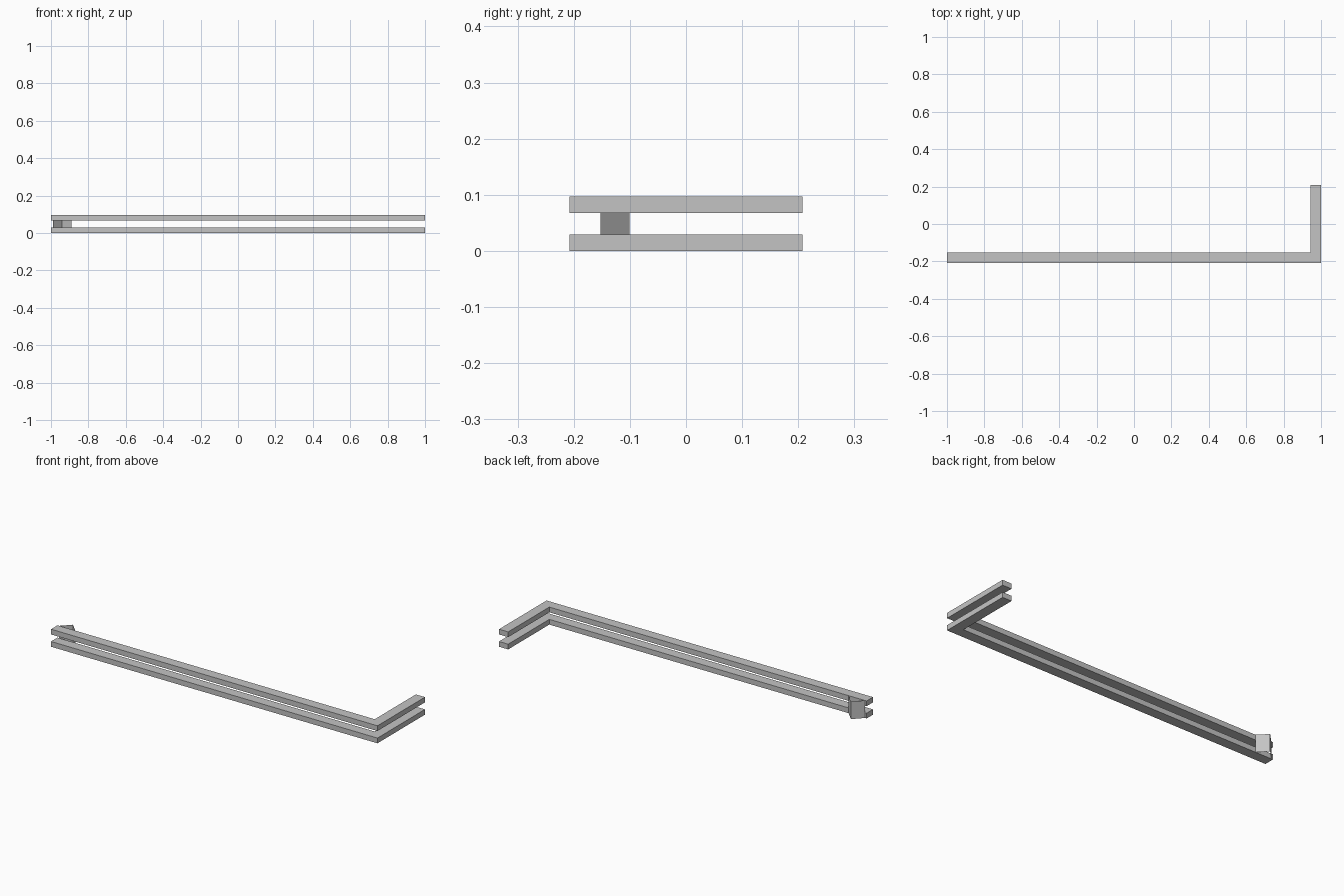
import bpy
import bmesh

old = bpy.data.objects.get("Cube")
if old:
    bpy.data.objects.remove(old, do_unlink=True)

# Single grey finish
grey = bpy.data.materials.new("plain grey")
grey.use_nodes = True
colour = (0.55, 0.55, 0.55, 1.0)
grey.diffuse_color = colour
grey.node_tree.nodes["Principled BSDF"].inputs["Base Color"].default_value = colour

HALF_X, HALF_Y = 1.0, 0.208
BAR_W, BAR_H, HEIGHT = 0.056, 0.029, 0.097


def finish(name, bm):
    mesh = bpy.data.meshes.new(name)
    bm.to_mesh(mesh)
    bm.free()
    mesh.materials.append(grey)
    obj = bpy.data.objects.new(name, mesh)
    bpy.context.collection.objects.link(obj)
    return obj


def extrude_outline(name, points, z, height):
    """Solid prism from a plan outline."""
    bm = bmesh.new()
    base = bm.faces.new([bm.verts.new((x, y, z)) for x, y in points])
    out = bmesh.ops.extrude_face_region(bm, geom=[base])
    top = [v for v in out["geom"] if isinstance(v, bmesh.types.BMVert)]
    bmesh.ops.translate(bm, verts=top, vec=(0, 0, height))
    bmesh.ops.recalc_face_normals(bm, faces=bm.faces)
    return finish(name, bm)


# Two stacked L-shaped rails
inner_x, inner_y = HALF_X - BAR_W, -HALF_Y + BAR_W
rail_outline = [(-HALF_X, -HALF_Y), (HALF_X, -HALF_Y), (HALF_X, HALF_Y),
                (inner_x, HALF_Y), (inner_x, inner_y), (-HALF_X, inner_y)]
for name, z in (("lower_rail", 0.0), ("upper_rail", HEIGHT - BAR_H)):
    extrude_outline(name, rail_outline, z, BAR_H)

# Thin open V-shaped bracket joining the rails at the right end
bm = bmesh.new()
bracket_path = [(-0.99, inner_y), (-0.94, inner_y + 0.051), (-0.89, inner_y)]
columns = [[bm.verts.new((x, y, z)) for z in (0.0, HEIGHT)] for x, y in bracket_path]
for a, b in zip(columns, columns[1:]):
    bm.faces.new((a[0], a[1], b[1], b[0]))
bm.normal_update()
# Outer sides face the back
for face in bm.faces:
    if face.normal.y < 0:
        face.normal_flip()
finish("end_bracket", bm)
